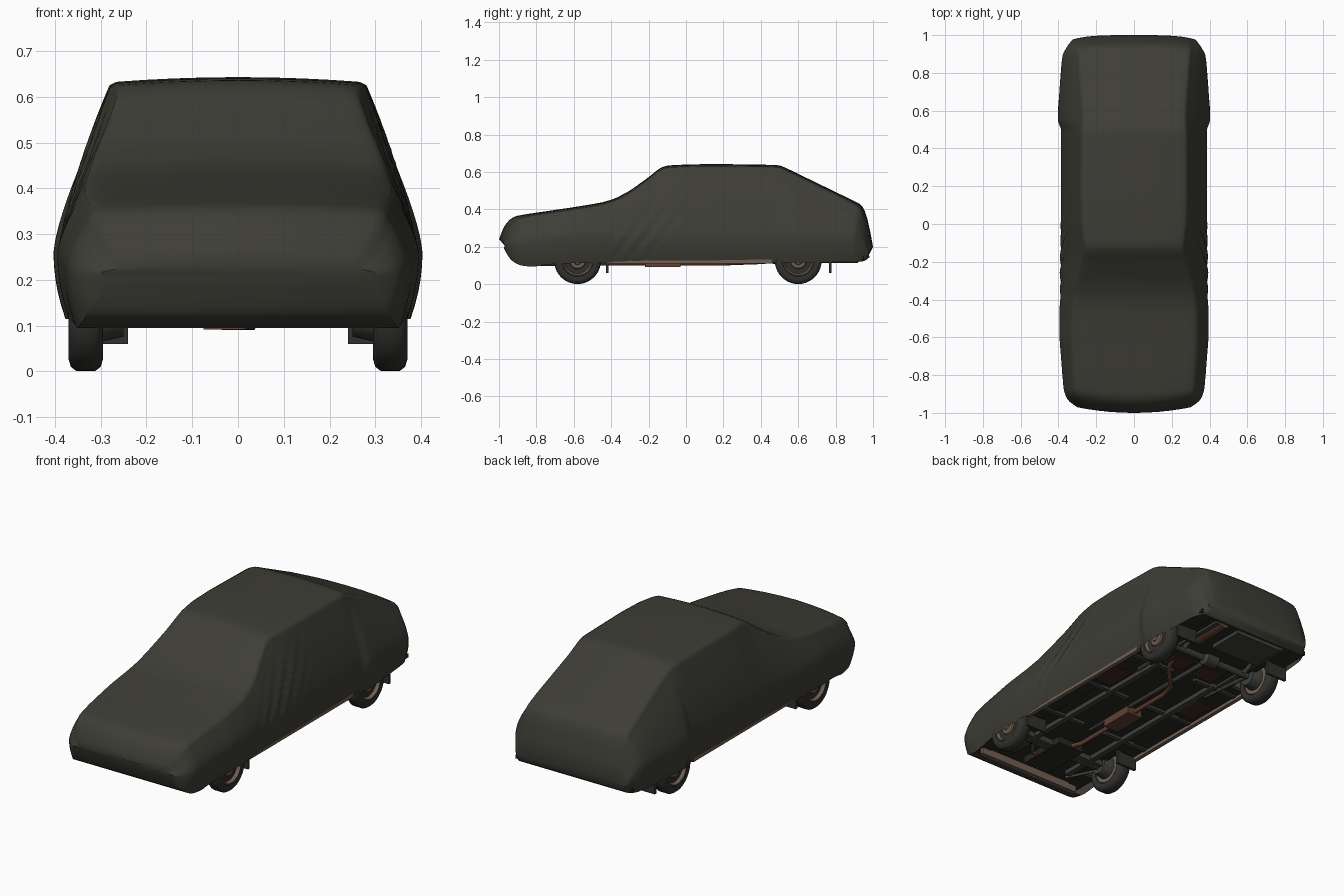
import bpy, bmesh, math
from mathutils import Vector

if "Cube" in bpy.data.objects:
    bpy.data.objects.remove(bpy.data.objects["Cube"])


def mat(name, c):
    m = bpy.data.materials.new(name)
    m.diffuse_color = (*c, 1)
    m.use_nodes = True
    m.node_tree.nodes["Principled BSDF"].inputs["Base Color"].default_value = m.diffuse_color
    return m


COVER = mat("olive cover cloth", (0.048, 0.047, 0.037))
TYRE = mat("tyre rubber", (0.030, 0.030, 0.026))
RIM = mat("dull tan metal", (0.17, 0.115, 0.085))
RUST = mat("rusty exhaust", (0.12, 0.052, 0.034))
UNDER = mat("underbody grey", (0.020, 0.021, 0.018))
STEEL = mat("chassis grey", (0.050, 0.052, 0.046))
PATCH = mat("red brown primer", (0.055, 0.022, 0.016))


def finish(name, bm, m, angle=40):
    bmesh.ops.recalc_face_normals(bm, faces=bm.faces)
    me = bpy.data.meshes.new(name)
    bm.to_mesh(me)
    bm.free()
    me.materials.append(m)
    ob = bpy.data.objects.new(name, me)
    bpy.context.collection.objects.link(ob)
    bpy.ops.object.select_all(action='DESELECT')
    bpy.context.view_layer.objects.active = ob
    ob.select_set(True)
    bpy.ops.object.shade_smooth_by_angle(angle=math.radians(angle))
    return ob


def box(name, x, y, z, m):
    bm = bmesh.new()
    bmesh.ops.create_cube(bm, size=1)
    for v in bm.verts:
        v.co = Vector([(a + b) / 2 + c * (b - a) for (a, b), c in zip((x, y, z), v.co)])
    return finish(name, bm, m)


def mirrored_box(name, x, y, z, m):
    box(name + "_right", x, y, z, m)
    box(name + "_left", (-x[1], -x[0]), y, z, m)


def rod(name, a, b, r, m, n=16):
    a, b = Vector(a), Vector(b)
    bm = bmesh.new()
    bmesh.ops.create_cone(bm, cap_ends=True, segments=n, radius1=r, radius2=r, depth=(b - a).length)
    q = (b - a).to_track_quat('Z', 'Y')
    for v in bm.verts:
        v.co = q @ v.co + (a + b) / 2
    return finish(name, bm, m)


def pipe(name, pts, r, m):
    cu = bpy.data.curves.new(name, 'CURVE')
    cu.dimensions = '3D'
    cu.bevel_depth, cu.bevel_resolution, cu.use_fill_caps = r, 3, True
    sp = cu.splines.new('POLY')
    sp.points.add(len(pts) - 1)
    for p, c in zip(sp.points, pts):
        p.co = (*c, 1)
    cu.materials.append(m)
    ob = bpy.data.objects.new(name, cu)
    bpy.context.collection.objects.link(ob)
    bpy.ops.object.select_all(action='DESELECT')
    bpy.context.view_layer.objects.active = ob
    ob.select_set(True)
    bpy.ops.object.convert(target='MESH')


def lathe(name, prof, side, y, z, m, n=40):
    """Turn (x, radius) points around an axle along x."""
    bm = bmesh.new()
    rings = [[bm.verts.new((side * x, y + r * math.cos(2 * math.pi * i / n), z + r * math.sin(2 * math.pi * i / n)))
              for i in range(n)] for x, r in prof]
    for a, b in zip(rings, rings[1:]):
        for i in range(n):
            bm.faces.new((a[i], a[(i + 1) % n], b[(i + 1) % n], b[i]))
    bm.faces.new(rings[0])
    bm.faces.new(rings[-1])
    return finish(name, bm, m)


# Cover stations: y, top height, hem height, top edge half width, belt half width
KEYS = [(-1.0, .24, .19, .26, .30), (-.988, .28, .155, .29, .335), (-.968, .315, .125, .31, .355),
        (-.945, .345, .11, .32, .365), (-.915, .364, .10, .325, .372), (-.82, .38, .092, .33, .378),
        (-.75, .39, .105, .335, .383), (-.6, .412, .113, .343, .395), (-.45, .437, .115, .338, .394),
        (-.38, .458, .115, .33, .39), (-.3, .50, .115, .315, .389), (-.2, .572, .115, .285, .388),
        (-.14, .622, .115, .268, .388), (-.1, .635, .115, .27, .388), (0, .64, .115, .283, .388),
        (.15, .643, .115, .286, .388), (.48, .638, .115, .284, .386), (.515, .632, .115, .28, .386),
        (.53, .624, .115, .28, .403), (.6, .59, .115, .28, .403), (.93, .43, .12, .305, .378),
        (.955, .408, .12, .307, .37), (.97, .36, .12, .31, .358), (.985, .29, .122, .31, .345),
        (1.0, .20, .145, .30, .325)]
stations = []
for a, b in zip(KEYS, KEYS[1:]):
    n = max(1, math.ceil((b[0] - a[0]) / .016))
    stations += [[p + (q - p) * i / n for p, q in zip(a, b)] for i in range(n)]
stations.append(list(KEYS[-1]))
for _ in range(2):
    stations = [s if i in (0, len(stations) - 1) else
                [s[0]] + [(stations[i - 1][k] + 2 * s[k] + stations[i + 1][k]) / 4 for k in range(1, 5)]
                for i, s in enumerate(stations)]


def section(y, zt, zb, wt, w):
    """Half section from the roof centre to the hem, with cloth folds."""
    h = zt - zb
    r = min(.03, .3 * h)
    crown = min(.012, .2 * h)
    pts = [(wt * f, zt - crown * f * f) for f in (0, .25, .5, .7, .84, .93)]
    pts.append((wt * .982, zt - max(r * .6, crown)))
    z0, zc = zt - r, min(.26, zb + .5 * h)
    for i in range(17):
        z = z0 + (zb - z0) * i / 16
        if z > zc:
            x = wt + (w - wt) * (1 - ((z - zc) / (z0 - zc)) ** 1.4)
        else:
            x = w - min(.026, .3 * h) * ((zc - z) / (zc - zb)) ** 2
        u = y - .75 * (z - .4)
        x += .006 * math.sin(2 * math.pi * u / .085) * math.exp(-((u + .1) / .14) ** 2) * math.sin(math.pi * i / 16)
        pts.append((x, z))
    return pts


bm = bmesh.new()
rings = []
for s in stations:
    half = section(*s)
    ring = []
    for x, z in [(-x, z) for x, z in half[:0:-1]] + half:
        y = s[0]
        y += .03 * min(1, max(0, (-.8 - y) / .15)) * (x / .3) ** 2
        y -= .022 * min(1, max(0, (y - .85) / .1)) * (x / .32) ** 4
        ring.append(bm.verts.new((x, y, z)))
    rings.append(ring)
for a, b, s in zip(rings, rings[1:], stations):
    for i in range(len(a) - 1):
        bm.faces.new((a[i], a[i + 1], b[i + 1], b[i]))
    if s[0] < -.86 or s[0] > .965:      # hem tucked under the bumpers
        bm.faces.new((a[0], a[-1], b[-1], b[0]))
bm.faces.new(rings[0])
bm.faces.new(rings[-1])
finish("car_cover", bm, COVER, 50)

# Wheels with dished, vented rims
for yn, y in (("front", -.58), ("rear", .60)):
    for sn, s in (("right", 1), ("left", -1)):
        nm = f"{yn}_{sn}"
        lathe(nm + "_tyre", [(.315, .078), (.300, .085), (.295, .100), (.300, .116), (.312, .125), (.353, .125),
                             (.365, .116), (.370, .100), (.366, .085), (.352, .078)], s, y, .126, TYRE)
        lathe(nm + "_rim", [(.305, .080), (.364, .083), (.367, .078), (.350, .068), (.345, .050),
                            (.358, .040), (.360, .022), (.366, .018)], s, y, .126, RIM)
        for k in range(10):
            t = 2 * math.pi * k / 10
            c = (y + .058 * math.cos(t), .126 + .058 * math.sin(t))
            rod(f"{nm}_vent_{k}", (s * .344, *c), (s * .352, *c), .009, UNDER, 10)
        lathe(nm + "_brake_drum", [(.25, .05), (.294, .06), (.308, .06)], s, y, .126, STEEL, 24)
    mirrored_box(yn + "_wheel_well", (.26, .365), (y - .15, y + .15), (.27, .28), UNDER)
    mirrored_box(yn + "_well_wall", (.255, .265), (y - .15, y + .15), (.13, .28), UNDER)

# Mud flaps
for nm, y in (("front", -.422), ("rear", .772)):
    mirrored_box(nm + "_mud_flap", (.24, .36), (y - .007, y + .007), (.06, .15), TYRE)

# Floor pan, with gaps for the wheels
box("floor_pan", (-.265, .265), (-.93, .96), (.135, .15), UNDER)
mirrored_box("middle_floor", (.26, .365), (-.43, .45), (.13, .15), UNDER)
mirrored_box("front_floor", (.26, .34), (-.91, -.72), (.13, .15), UNDER)
mirrored_box("rear_floor", (.26, .345), (.75, .95), (.13, .15), UNDER)
mirrored_box("sill", (.345, .366), (-.42, .46), (.112, .14), RIM)
mirrored_box("floor_rail", (.17, .20), (-.75, .42), (.112, .137), STEEL)
mirrored_box("rear_rail", (.20, .225), (.42, .92), (.122, .137), STEEL)
for k, y in enumerate((-.33, .02, .38)):
    mirrored_box(f"floor_brace_{k}", (.07, .34), (y, y + .025), (.121, .137), STEEL)
mirrored_box("floor_patch", (.22, .32), (.08, .24), (.124, .131), PATCH)
mirrored_box("tail_patch", (.04, .16), (.42, .52), (.128, .136), PATCH)
box("fuel_tank", (-.2, .08), (.72, .92), (.115, .14), STEEL)
box("front_valance", (-.31, .31), (-.85, -.83), (.095, .135), RIM)

# Axles, suspension and drive shaft
rod("rear_axle", (-.29, .6, .126), (.29, .6, .126), .018, STEEL)
lathe("differential", [(-.05, .02), (-.035, .04), (.035, .04), (.05, .02)], 1, .6, .13, STEEL, 20)
rod("drive_shaft", (0, -.35, .14), (0, .58, .13), .013, STEEL)
box("front_crossmember", (-.25, .25), (-.61, -.55), (.105, .14), STEEL)
box("oil_pan", (-.08, .08), (-.78, -.5), (.098, .14), UNDER)
for nm, s in (("right", 1), ("left", -1)):
    rod("front_arm_" + nm, (s * .12, -.6, .115), (s * .29, -.58, .11), .012, STEEL)
    rod("tie_rod_" + nm, (s * .29, -.57, .11), (s * .2, -.78, .12), .008, STEEL)
    rod("trailing_arm_" + nm, (s * .22, .3, .125), (s * .24, .6, .115), .010, STEEL)
    rod("damper_" + nm, (s * .2, .64, .11), (s * .2, .72, .15), .012, STEEL)

# Exhaust from the engine to the tail silencer
pipe("exhaust_pipe", [(.15, -.62, .13), (.10, -.69, .118), (.05, -.68, .115), (-.03, -.45, .112), (-.03, .2, .112),
                      (-.01, .28, .115), (.12, .42, .12), (.15, .52, .155), (.16, .66, .155), (.17, .76, .13)],
     .012, RUST)
box("middle_silencer", (-.075, .015), (-.22, -.03), (.092, .132), RUST)
rod("rear_silencer", (.17, .70, .15), (.17, .92, .15), .036, RUST, 24)
